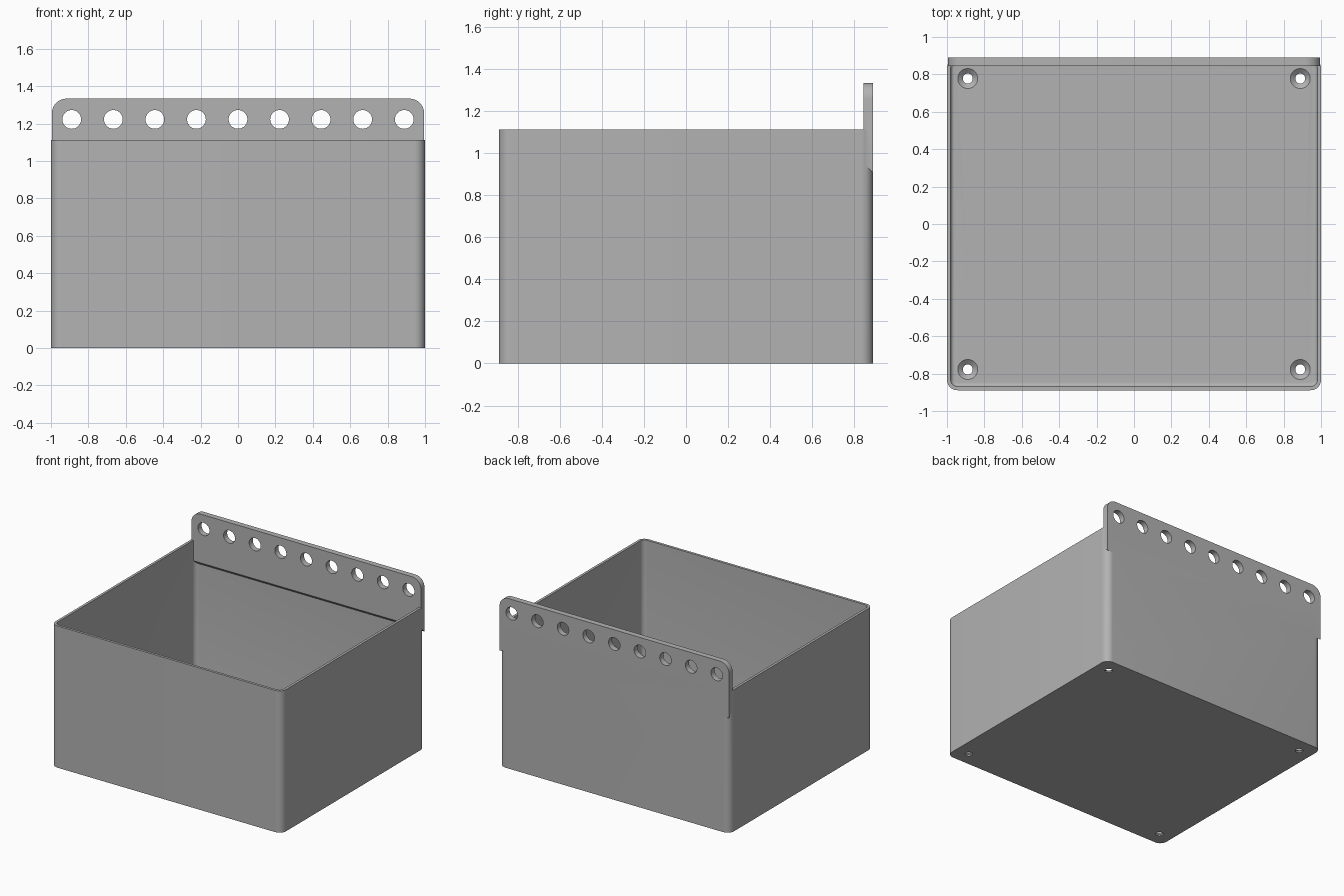
import bpy, bmesh, math

if "Cube" in bpy.data.objects:
    bpy.data.objects.remove(bpy.data.objects["Cube"], do_unlink=True)

MM = 2 / 90                      # one design unit
W, D, H = 1.0, 40 * MM, 50 * MM  # half width, half depth, wall height
WALL, FLOOR = 0.9 * MM, 1.5 * MM
PLATE_T, PLATE_TOP = 2 * MM, 60 * MM

gray = bpy.data.materials.new("light gray plastic")
gray.use_nodes = True
color = (0.45, 0.45, 0.45, 1)
gray.diffuse_color = color
gray.node_tree.nodes["Principled BSDF"].inputs["Base Color"].default_value = color


def arc(cx, cy, r, start, steps=10):
    return [(cx + r * math.cos(start + math.pi / 2 * i / steps),
             cy + r * math.sin(start + math.pi / 2 * i / steps)) for i in range(steps + 1)]


def rounded(w, d, r):
    pts = []
    for k, (sx, sy) in enumerate([(1, 1), (-1, 1), (-1, -1), (1, -1)]):
        pts += arc(sx * (w - r), sy * (d - r), r, k * math.pi / 2)
    return pts


def circle(cx, cy, r, n=40):
    return [(cx + r * math.cos(math.tau * i / n), cy + r * math.sin(math.tau * i / n))
            for i in range(n)]


def loft(name, rings):
    """Solid through rings of 3D points with equal counts."""
    bm = bmesh.new()
    loops = [[bm.verts.new(p) for p in ring] for ring in rings]
    n = len(loops[0])
    for a, b in zip(loops, loops[1:]):
        for i in range(n):
            j = (i + 1) % n
            bm.faces.new((a[i], a[j], b[j], b[i]))
    bm.faces.new(loops[0][::-1])
    bm.faces.new(loops[-1])
    bmesh.ops.recalc_face_normals(bm, faces=bm.faces)
    mesh = bpy.data.meshes.new(name)
    bm.to_mesh(mesh)
    bm.free()
    mesh.materials.append(gray)
    obj = bpy.data.objects.new(name, mesh)
    bpy.context.collection.objects.link(obj)
    return obj


def at_z(pts, z):
    return [(x, y, z) for x, y in pts]


def boolean(obj, other, operation="DIFFERENCE"):
    mod = obj.modifiers.new("boolean", "BOOLEAN")
    mod.operation, mod.solver, mod.object = operation, "EXACT", other
    bpy.context.view_layer.objects.active = obj
    bpy.ops.object.modifier_apply(modifier=mod.name)
    bpy.data.objects.remove(other, do_unlink=True)


# Bin shell with rounded upright corners
R = 2.5 * MM
outline = rounded(W, D, R)
storage_bin = loft("storage_bin", [at_z(outline, 0), at_z(outline, H)])

# Cavity with a small fillet along the floor
fillet = 0.9 * MM
rings = []
for i in range(7):
    a = math.pi / 2 * i / 6
    inset = WALL + fillet * (1 - math.sin(a))
    rings.append(at_z(rounded(W - inset, D - inset, R - inset),
                      FLOOR + fillet * (1 - math.cos(a))))
rings.append(at_z(rounded(W - WALL, D - WALL, R - WALL), H + 0.1))
boolean(storage_bin, loft("cavity", rings))

# Hanging plate: rounded top, sloped underside leaning on the back wall
pw, pr = W - 0.005, 3.5 * MM
top = arc(pw - pr, PLATE_TOP - pr, pr, 0) + arc(-pw + pr, PLATE_TOP - pr, pr, math.pi / 2)
low = H - 9.2 * MM


def plate_ring(y, bottom):
    return [(x, y, z) for x, z in top + [(-pw, bottom), (pw, bottom)]]


plate = loft("hanging_plate", [plate_ring(D - PLATE_T, low + PLATE_T), plate_ring(D, low)])
boolean(storage_bin, plate, "UNION")

# Row of hanging holes
for i in range(-4, 5):
    hole = circle(i * 10 * MM, 55 * MM, 2.25 * MM)
    boolean(storage_bin, loft("hanging_hole", [[(x, y, z) for x, z in hole]
                                               for y in (D - 0.15, D + 0.1)]))

# Countersunk screw holes in the floor corners
for sx in (-1, 1):
    for sy in (-1, 1):
        steps = [(1.2, -0.1), (1.2, 0.5 * MM), (2.4, FLOOR), (2.4, FLOOR + 0.02)]
        boolean(storage_bin, loft("screw_hole", [
            at_z(circle(sx * 40 * MM, sy * 35 * MM, r * MM), z) for r, z in steps]))

# Smooth shading with crisp edges
bpy.ops.object.select_all(action="DESELECT")
storage_bin.select_set(True)
bpy.context.view_layer.objects.active = storage_bin
bpy.ops.object.shade_smooth_by_angle(angle=math.radians(30))
